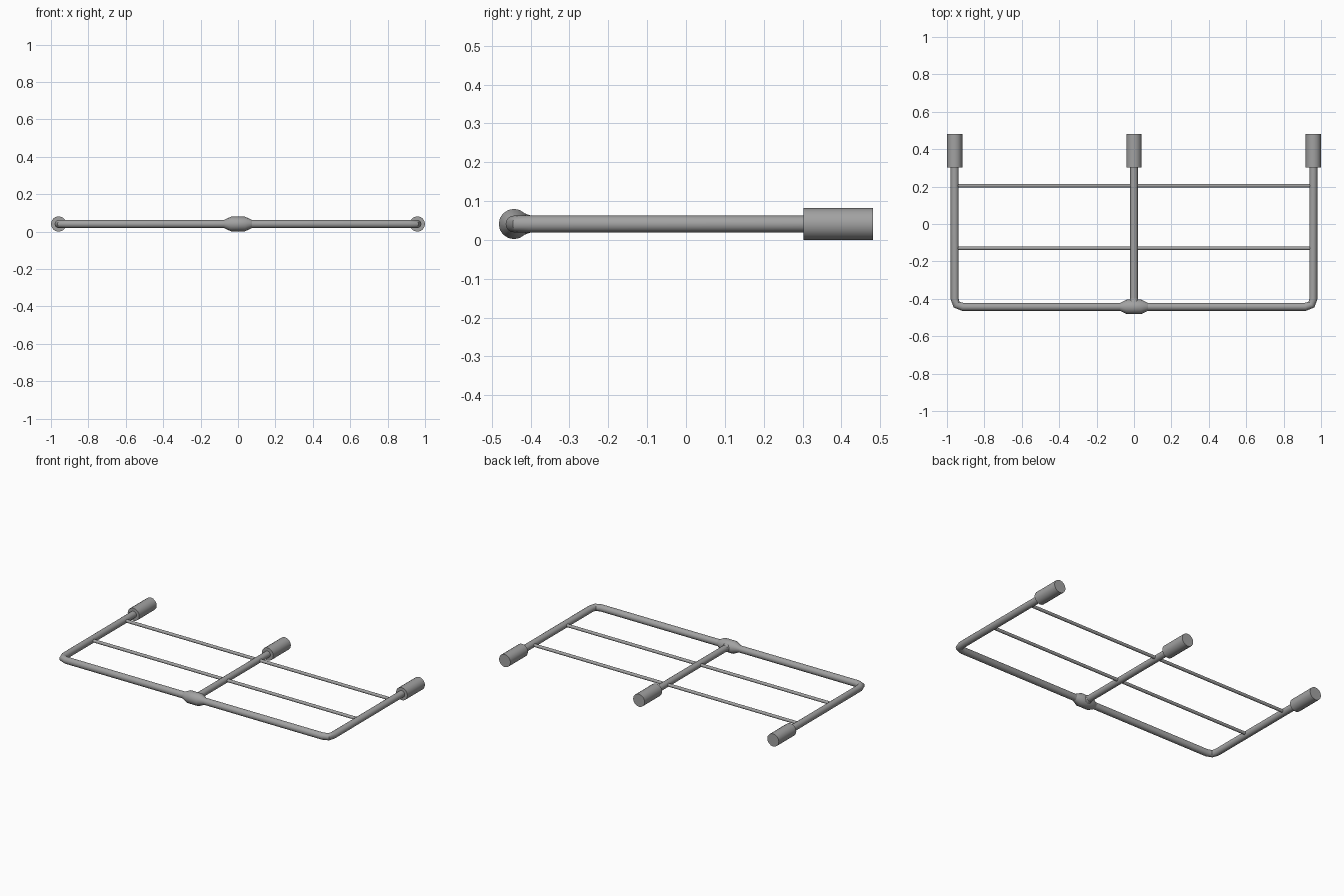
import bpy, bmesh, math
from mathutils import Matrix, Vector

cube = bpy.data.objects.get("Cube")
if cube:
    bpy.data.objects.remove(cube, do_unlink=True)

Z = 0.041         # height of every pipe's centre line
SIDE_X = 0.959
FRONT_Y = -0.443
SIDES = 16

metal = bpy.data.materials.new("grey_metal")
metal.use_nodes = True
GREY = (0.36, 0.36, 0.36, 1)
metal.diffuse_color = GREY
metal.node_tree.nodes["Principled BSDF"].inputs["Base Color"].default_value = GREY


def finish(obj):
    obj.data.materials.clear()
    obj.data.materials.append(metal)
    bpy.ops.object.select_all(action='DESELECT')
    obj.select_set(True)
    bpy.context.view_layer.objects.active = obj
    bpy.ops.object.shade_smooth_by_angle(angle=math.radians(30))


def lathe(name, axis, origin, profile):
    """Closed turned part from (distance, radius) pairs along an axis."""
    bm = bmesh.new()
    turn = Vector((0, 0, 1)).rotation_difference(Vector(axis)).to_matrix().to_4x4()
    place = Matrix.Translation(origin) @ turn
    rings = []
    for d, r in profile:
        angles = [2 * math.pi * i / SIDES for i in range(SIDES)]
        rings.append([bm.verts.new(place @ Vector((r * math.cos(a), r * math.sin(a), d)))
                      for a in angles])
    for low, high in zip(rings, rings[1:]):
        for i in range(SIDES):
            j = (i + 1) % SIDES
            bm.faces.new((low[i], low[j], high[j], high[i]))
    bm.faces.new(rings[0][::-1])
    bm.faces.new(rings[-1])
    mesh = bpy.data.meshes.new(name)
    bm.to_mesh(mesh)
    bm.free()
    obj = bpy.data.objects.new(name, mesh)
    bpy.context.collection.objects.link(obj)
    finish(obj)


# Outer pipe: one U-shaped sweep with clipped corners
half = [(SIDE_X, 0.32), (SIDE_X, -0.40), (0.949, -0.431), (0.915, FRONT_Y)]
path = half + [(-x, y) for x, y in reversed(half)]
curve = bpy.data.curves.new("outer_pipe", 'CURVE')
curve.dimensions = '3D'
curve.bevel_depth = 0.0215
curve.bevel_resolution = 6
curve.use_fill_caps = True
spline = curve.splines.new('POLY')
spline.points.add(len(path) - 1)
for point, (x, y) in zip(spline.points, path):
    point.co = (x, y, Z, 1)
pipe = bpy.data.objects.new("outer_pipe", curve)
bpy.context.collection.objects.link(pipe)
bpy.ops.object.select_all(action='DESELECT')
pipe.select_set(True)
bpy.context.view_layer.objects.active = pipe
bpy.ops.object.convert(target='MESH')
finish(bpy.context.view_layer.objects.active)

# Middle pipe
lathe("middle_pipe", (0, 1, 0), (0, 0, Z), [(FRONT_Y, 0.0205), (0.32, 0.0205)])

# Tee fitting: swollen sleeve along the front bar and a tapered neck
lathe("tee_sleeve", (1, 0, 0), (0, FRONT_Y, Z),
      [(-0.075, 0.021), (-0.038, 0.039), (0.038, 0.039), (0.075, 0.021)])
lathe("tee_neck", (0, 1, 0), (0, FRONT_Y, Z), [(0, 0.038), (0.045, 0.021)])

# Thin cross rods
for label, y in (("front", -0.13), ("back", 0.205)):
    lathe(label + "_rod", (1, 0, 0), (0, y, Z), [(-0.95, 0.01), (0.95, 0.01)])

# End sleeves
for label, x in (("right", -SIDE_X), ("middle", 0), ("left", SIDE_X)):
    lathe(label + "_end_sleeve", (0, 1, 0), (x, 0, Z), [(0.302, 0.041), (0.481, 0.041)])
